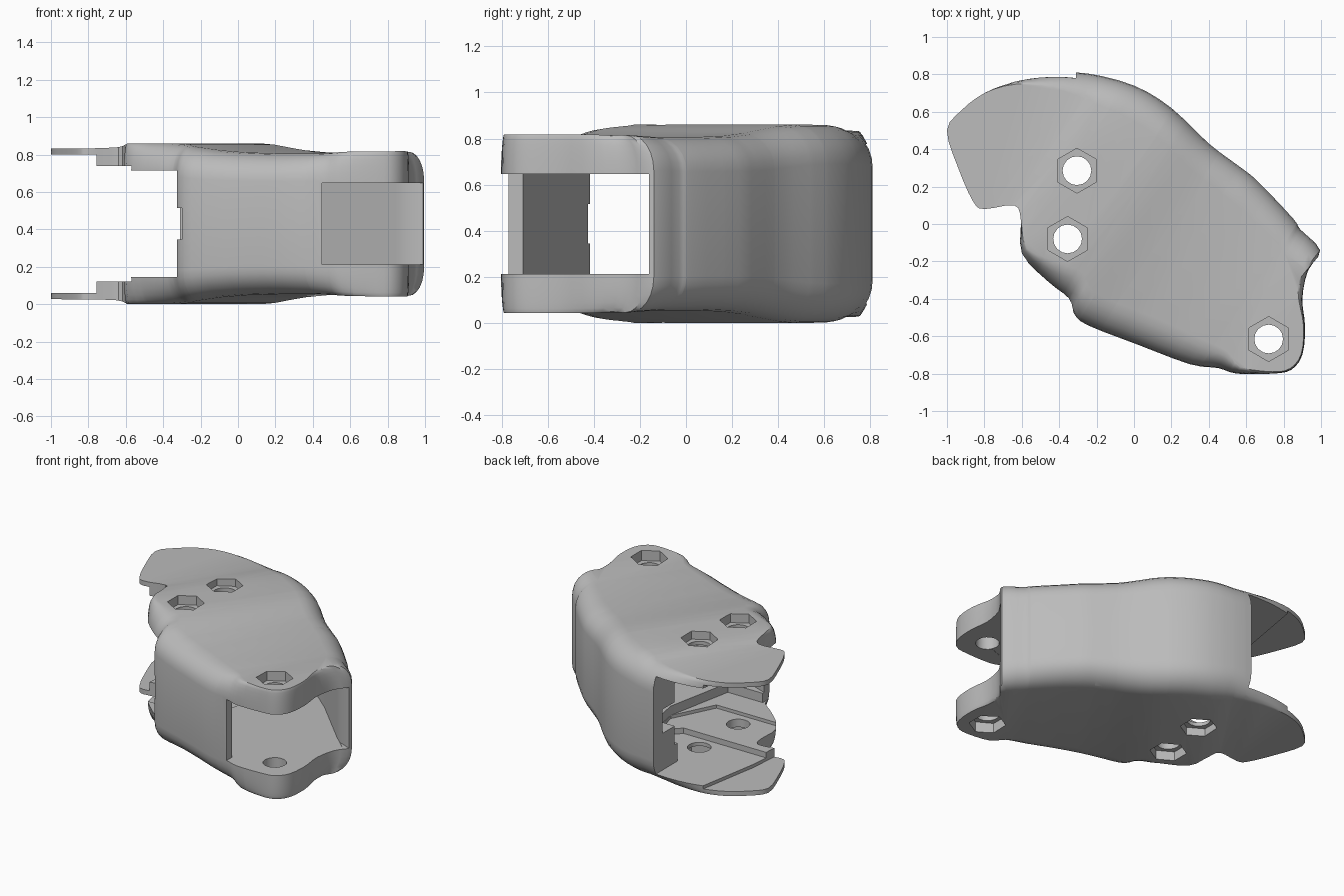
import bpy, bmesh, math
from mathutils import Vector

if "Cube" in bpy.data.objects:
    bpy.data.objects.remove(bpy.data.objects["Cube"], do_unlink=True)

MID = 0.43  # mid height, the shell is mirrored about it

grey = bpy.data.materials.new("matte_grey")
grey.use_nodes = True
grey.diffuse_color = (0.5, 0.5, 0.5, 1)
grey.node_tree.nodes["Principled BSDF"].inputs["Base Color"].default_value = (0.5, 0.5, 0.5, 1)


def make(name, rings):
    """Closed solid skinned through equal rings of points, capped at both ends."""
    bm = bmesh.new()
    rows = [[bm.verts.new(p) for p in ring] for ring in rings]
    for low, high in zip(rows, rows[1:]):
        for i in range(len(low)):
            j = (i + 1) % len(low)
            bm.faces.new((low[i], low[j], high[j], high[i]))
    bm.faces.new(rows[0][::-1])
    bm.faces.new(rows[-1])
    bmesh.ops.recalc_face_normals(bm, faces=bm.faces)
    mesh = bpy.data.meshes.new(name)
    bm.to_mesh(mesh)
    bm.free()
    obj = bpy.data.objects.new(name, mesh)
    bpy.context.collection.objects.link(obj)
    mesh.materials.append(grey)
    return obj


def prism(name, pts, low, high):
    return make(name, [[(p[0], p[1], z) for p in pts] for z in (low, high)])


def polygon(x, y, radius, sides):
    angles = [math.pi / 2 + math.tau * i / sides for i in range(sides)]
    return [(x + radius * math.cos(a), y + radius * math.sin(a)) for a in angles]


def cut(target, tool):
    mod = target.modifiers.new("cut", "BOOLEAN")
    mod.operation, mod.solver, mod.object = "DIFFERENCE", "EXACT", tool
    bpy.context.view_layer.objects.active = target
    bpy.ops.object.modifier_apply(modifier=mod.name)
    bpy.data.objects.remove(tool, do_unlink=True)


def smooth_loop(pts, steps):
    """Closed Catmull-Rom curve through the points."""
    out, n = [], len(pts)
    for i in range(n):
        a, b, c, d = (Vector(pts[(i + k) % n]) for k in (-1, 0, 1, 2))
        for s in range(steps):
            t = s / steps
            out.append(b + 0.5 * t * ((c - a) + t * ((2 * a - 5 * b + 4 * c - d)
                                                     + t * (3 * (b - c) + d - a))))
    return out


# Plan outline: x, y and width of the rounded shoulder
outline = [
    (-1, .5, 0), (-.92, .61, 0), (-.8, .7, 0), (-.64, .765, .02), (-.45, .805, .08),
    (-.25, .805, .14), (0, .74, .17), (.2, .62, .17), (.4, .43, .17), (.56, .31, .17),
    (.66, .23, .17), (.85, .03, .16), (.89, -.03, .15), (.995, -.14, .13),
    (.93, -.25, .07), (.9, -.4, .02), (.915, -.55, .01), (.9, -.7, .01), (.84, -.78, .01),
    (.74, -.8, .01), (.55, -.8, .04), (.45, -.77, .1), (.3, -.75, .15), (.02, -.645, .17),
    (-.25, -.54, .17), (-.32, -.48, .16), (-.35, -.4, .16), (-.46, -.31, .12),
    (-.6, -.16, .04), (-.605, .02, 0), (-.64, .1, 0), (-.8, .08, 0), (-.86, .12, 0),
    (-.94, .3, 0)]
loop = smooth_loop(outline, 3)
spine_a, spine_b = Vector((-.3, .15)), Vector((.75, -.45))
spine = spine_b - spine_a


def inset(p, amount):
    q = Vector((p.x, p.y))
    t = min(1, max(0, (q - spine_a).dot(spine) / spine.length_squared))
    return q + (spine_a + spine * t - q).normalized() * max(0, p.z) * amount


# Outer body with rounded shoulders, built symmetrically from bottom to top
levels = [(1 - math.cos(a), MID - .17 + .17 * math.sin(a))
          for a in (math.radians(15 * k) for k in range(7))]
levels = [(amount, -h) for amount, h in reversed(levels)] + levels
shell = make("knuckle_shell", [[(*inset(p, amount), MID + h) for p in loop]
                               for amount, h in levels])

# Half height along the length: thin rear flange, high middle, lower fork
contour = [(-1.5, .402), (-.68, .404), (-.6, .408), (-.53, .42), (-.45, .428), (-.3, .43),
           (-.16, .43), (-.06, .423), (.04, .409), (.16, .393), (.3, .382), (.5, .376),
           (.72, .376), (.95, .387), (1.5, .39)]
along = Vector((.83, -.56, 0)).normalized()


def half_height(u):
    for (u0, h0), (u1, h1) in zip(contour, contour[1:]):
        if u <= u1:
            return h0 + (h1 - h0) * (u - u0) / (u1 - u0)
    return contour[-1][1]


bm = bmesh.new()
bm.from_mesh(shell.data)
for u, h in contour[1:-1]:
    bmesh.ops.bisect_plane(bm, geom=bm.verts[:] + bm.edges[:] + bm.faces[:],
                           plane_co=along * u, plane_no=along)
for v in bm.verts:
    v.co.z = MID + (v.co.z - MID) * half_height(v.co.dot(along)) / MID
bm.to_mesh(shell.data)
bm.free()

# Hollow interior and openings: name, plan, half height
cavities = [
    ("inner_cavity", [(-.5, -.36), (-.3, -.425), (.47, -.715), (.8, -.6), (.94, -.17),
                      (.83, -.07), (.5, .26), (.3, .43), (.05, .57), (-.5, .57)], .219),
    ("rear_opening", [(-1.3, -.8), (-.325, -.8), (-.325, -.4), (-.05, -.4), (.05, .1),
                      (-.02, .5), (-.31, .54), (-.31, 1), (-1.3, 1)], .285),
    ("pivot_pocket", [(-1.3, -.2), (-.1, -.2), (.05, .1), (-.02, .4), (-1.3, .4)], .308),
    ("rear_floor", [(-.78, .17), (-.1, .17), (.02, .3), (-.02, .5), (-.31, .54),
                    (-.31, 1), (-1.3, 1), (-1.3, .17)], .347),
    ("rear_flange_gap", [(-1.3, -.2), (-.78, -.2), (-.74, .3), (-.62, 1), (-1.3, 1)], .37),
    ("fork_opening", [(.45, -1), (1.2, -1), (1.2, -.2), (.98, -.16), (.88, -.12),
                      (.6, -.45), (.45, -.7)], .217),
    ("latch_slot", [(-.6, .5), (-.14, .5), (-.14, .7), (-.6, .72)], .085),
    ("wall_notch", [(-.6, -.6), (-.3, -.6), (-.3, -.3), (-.6, -.3)], .085),
]
for name, plan, half in cavities:
    cut(shell, prism(name, plan, MID - half, MID + half))

# Pivot holes with hexagonal nut recesses on both faces
for x, y, depth in ((-.305, .285, .373), (-.355, -.08, .365), (.72, -.615, .315)):
    cut(shell, prism("pivot_hole", polygon(x, y, .077, 16), -.5, 1.5))
    for side in (-1, 1):
        ends = sorted((MID + side * depth, MID + side))
        cut(shell, prism("nut_recess", polygon(x, y, .12, 6), *ends))

bpy.ops.object.select_all(action="DESELECT")
shell.select_set(True)
bpy.context.view_layer.objects.active = shell
bpy.ops.object.shade_smooth_by_angle(angle=math.radians(32))
